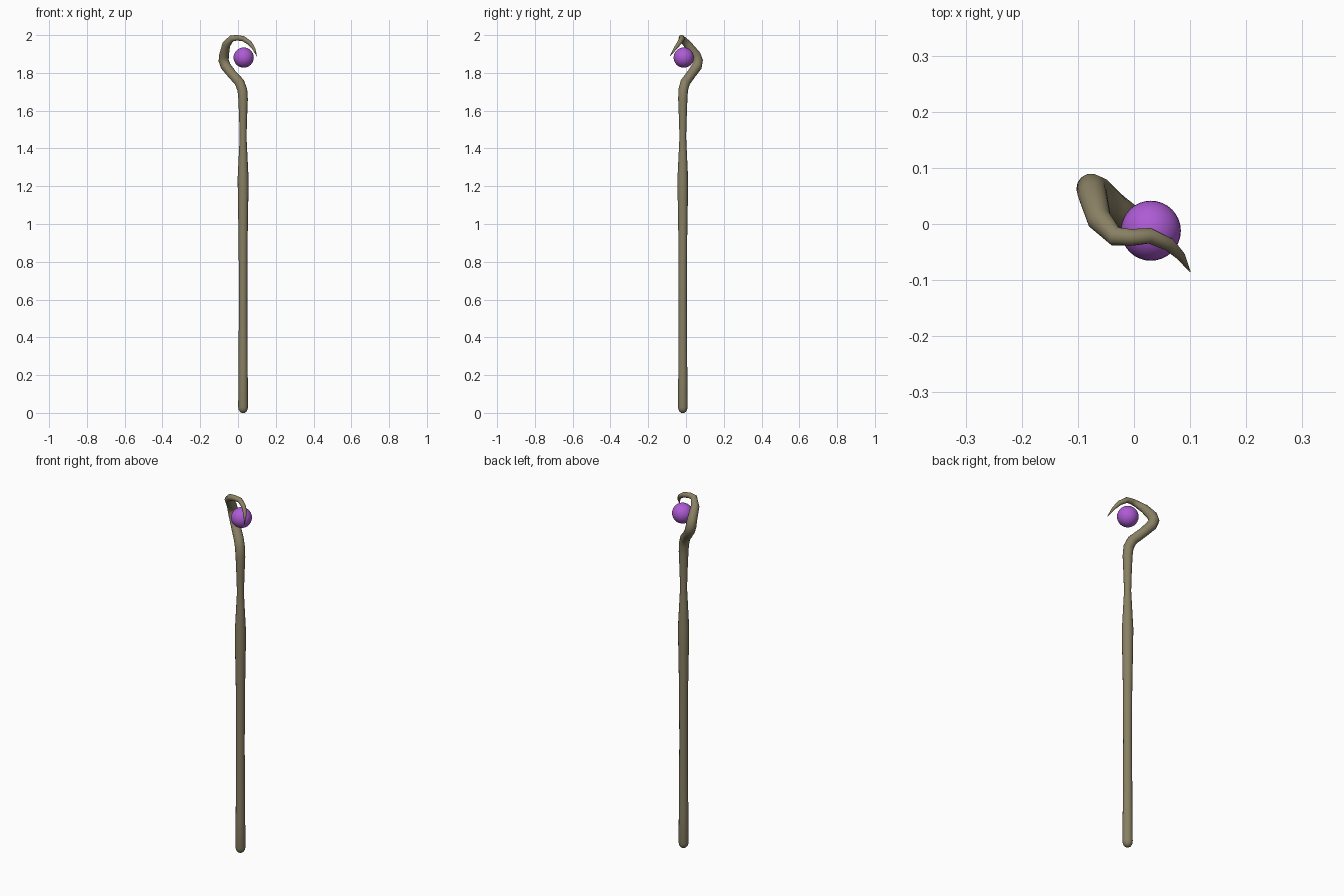
import bpy, bmesh, math
from mathutils import Vector

if "Cube" in bpy.data.objects:
    bpy.data.objects.remove(bpy.data.objects["Cube"])

SIDES = 14
X, Y = 0.027, -0.017   # shaft axis


def material(name, rgb):
    m = bpy.data.materials.new(name)
    m.diffuse_color = (*rgb, 1)
    m.use_nodes = True
    m.node_tree.nodes["Principled BSDF"].inputs["Base Color"].default_value = m.diffuse_color
    return m


def swept_tube(name, path, mat):
    """Skin a tapering round tube along (x, y, z, radius) points."""
    pts = [Vector(p[:3]) for p in path]
    bm = bmesh.new()
    rings, normal, prev = [], Vector((1, 0, 0)), Vector((0, 0, 1))
    for i, p in enumerate(pts):
        a = (p - pts[i - 1]).normalized() if i else Vector()
        b = (pts[i + 1] - p).normalized() if i < len(pts) - 1 else Vector()
        t = (a + b).normalized()
        normal = prev.rotation_difference(t) @ normal
        normal = (normal - t * normal.dot(t)).normalized()
        prev, side = t, t.cross(normal)
        r = path[i][3]
        ring = []
        for k in range(SIDES):
            w = 2 * math.pi * k / SIDES
            ring.append(bm.verts.new(p + (normal * math.cos(w) + side * math.sin(w)) * r))
        rings.append(ring)
    for r0, r1 in zip(rings, rings[1:]):
        for k in range(SIDES):
            n = (k + 1) % SIDES
            bm.faces.new((r0[k], r0[n], r1[n], r1[k]))
    bm.faces.new(rings[0][::-1])
    bm.faces.new(rings[-1])
    for f in bm.faces:
        f.smooth = True
    me = bpy.data.meshes.new(name)
    bm.to_mesh(me)
    bm.free()
    me.materials.append(mat)
    ob = bpy.data.objects.new(name, me)
    bpy.context.collection.objects.link(ob)
    return ob


wood = material("driftwood brown", (0.25, 0.215, 0.125))
purple = material("orb purple", (0.42, 0.105, 0.66))

# Shaft with rounded foot, swollen grip and narrow neck (height, radius)
shaft = [(0.0, 0.008), (0.006, 0.017), (0.016, 0.023), (0.03, 0.026), (0.2, 0.0245),
         (0.6, 0.022), (0.9, 0.0235), (1.1, 0.027), (1.24, 0.029), (1.36, 0.023),
         (1.46, 0.018), (1.56, 0.021), (1.66, 0.025)]
path = [(X, Y, z, r) for z, r in shaft]

# Curling hook that wraps round the orb and ends in a point
path += [
    (0.023, -0.015, 1.71, 0.026),
    (0.008, -0.004, 1.75, 0.026),
    (-0.034, 0.03, 1.796, 0.025),
    (-0.065, 0.058, 1.835, 0.027),
    (-0.076, 0.063, 1.865, 0.027),
    (-0.074, 0.052, 1.895, 0.026),
    (-0.062, 0.008, 1.951, 0.022),
    (-0.034, -0.022, 1.982, 0.017),
    (-0.005, -0.024, 1.986, 0.015),
    (0.028, -0.021, 1.981, 0.014),
    (0.062, -0.036, 1.958, 0.012),
    (0.084, -0.058, 1.928, 0.008),
    (0.1, -0.085, 1.888, 0.001),
]
swept_tube("staff", path, wood)

# Floating orb
bpy.ops.mesh.primitive_uv_sphere_add(segments=32, ring_count=16, radius=0.0535,
                                     location=(0.03, -0.012, 1.881))
orb = bpy.context.object
orb.name = "orb"
orb.data.materials.append(purple)
bpy.ops.object.shade_smooth()
